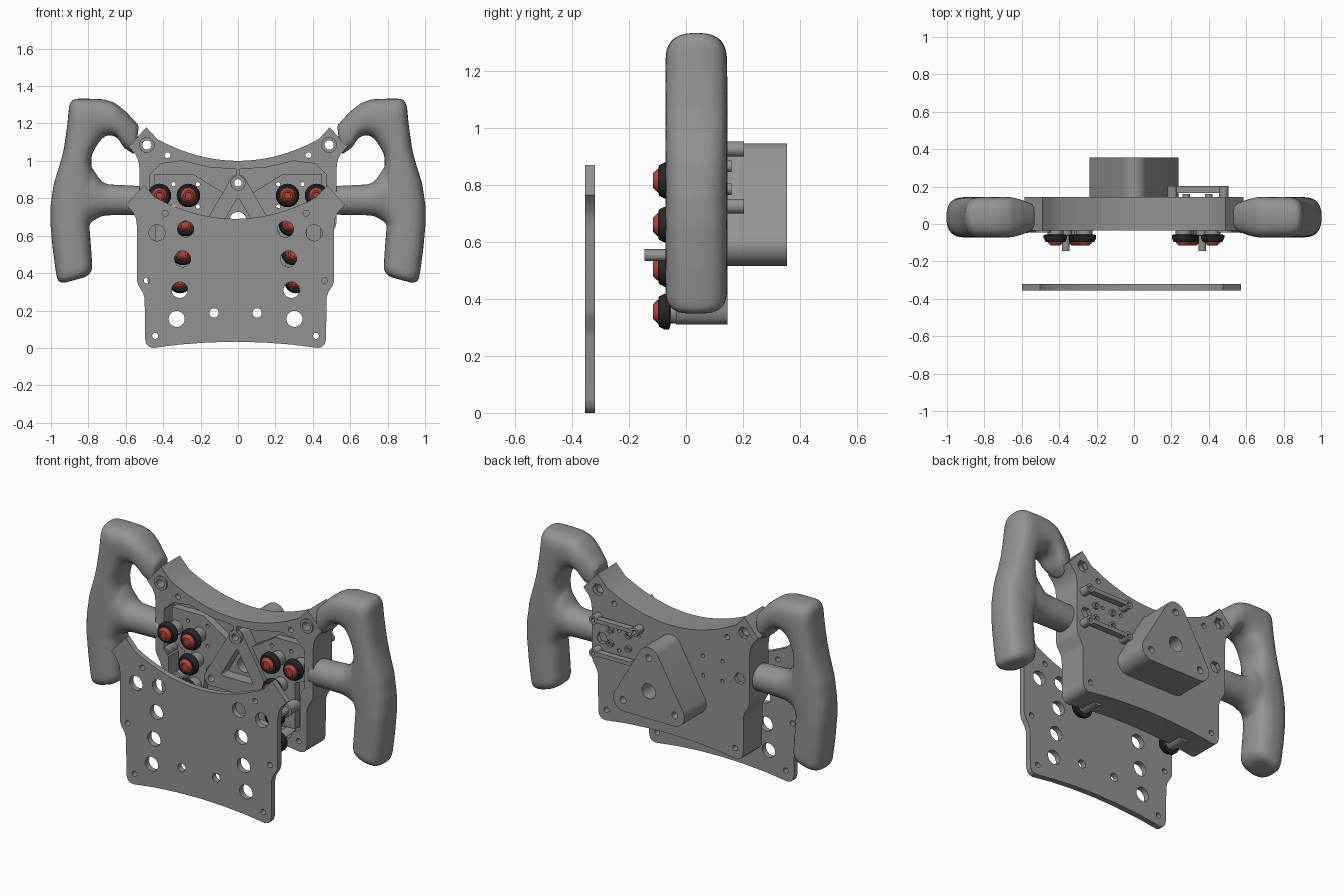
import bpy, bmesh, math
from mathutils import Matrix

if "Cube" in bpy.data.objects:
    bpy.data.objects.remove(bpy.data.objects["Cube"])

def material(name, col):
    m = bpy.data.materials.new(name)
    m.diffuse_color = (*col, 1)
    m.use_nodes = True
    m.node_tree.nodes["Principled BSDF"].inputs["Base Color"].default_value = m.diffuse_color
    return m
GREY = material("dark_grey", (0.29, 0.29, 0.29))
RED = material("red", (0.45, 0.06, 0.04))
BLACK = material("black", (0.02, 0.02, 0.02))

def add(name, me, mat=GREY, smooth=True):
    ob = bpy.data.objects.new(name, me)
    bpy.context.collection.objects.link(ob)
    me.materials.clear()
    me.materials.append(mat)
    if smooth:
        bpy.ops.object.select_all(action='DESELECT')
        ob.select_set(True)
        bpy.context.view_layer.objects.active = ob
        bpy.ops.object.shade_smooth_by_angle(angle=math.radians(35))
    return ob

def circle(x, z, r, n=24):
    return [(x + r * math.cos(2 * math.pi * i / n), z + r * math.sin(2 * math.pi * i / n)) for i in range(n)]

def slab(name, loops, y0, y1):
    """Extrude an xz outline (first loop) with holes (other loops) from y0 to y1."""
    cu = bpy.data.curves.new(name, 'CURVE')
    cu.dimensions, cu.fill_mode, cu.extrude = '2D', 'BOTH', (y1 - y0) / 2
    for loop in loops:
        s = cu.splines.new('POLY')
        s.points.add(len(loop) - 1)
        for p, (x, z) in zip(s.points, loop):
            p.co = (x, z, 0, 1)
        s.use_cyclic_u = True
    tmp = bpy.data.objects.new("tmp", cu)
    me = bpy.data.meshes.new_from_object(tmp)
    bpy.data.objects.remove(tmp)
    me.transform(Matrix.Translation((0, (y0 + y1) / 2, 0)) @ Matrix.Rotation(math.pi / 2, 4, 'X'))
    bm = bmesh.new()
    bm.from_mesh(me)
    bmesh.ops.remove_doubles(bm, verts=bm.verts, dist=1e-5)
    bmesh.ops.recalc_face_normals(bm, faces=bm.faces)
    bm.to_mesh(me)
    bm.free()
    return add(name, me)

def skin_rings(bm, rings):
    rows = [[bm.verts.new(p) for p in ring] for ring in rings]
    n = len(rows[0])
    for a, b in zip(rows, rows[1:]):
        for i in range(n):
            bm.faces.new((a[i], a[(i + 1) % n], b[(i + 1) % n], b[i]))
    bm.faces.new(rows[0])
    bm.faces.new(rows[-1])

def to_mesh(bm, name):
    bmesh.ops.recalc_face_normals(bm, faces=bm.faces)
    me = bpy.data.meshes.new(name)
    bm.to_mesh(me)
    bm.free()
    return me

def lathe(name, x, z, profile, mat=GREY, n=24):
    """Turned part along y, profile of (y, radius)."""
    bm = bmesh.new()
    skin_rings(bm, [[(px, y, pz) for px, pz in circle(x, z, r, n)] for y, r in profile])
    return add(name, to_mesh(bm, name), mat)

def both(pts):
    return [(s * p[0], *p[1:]) for p in pts for s in (1, -1)]

def rounded_triangle(R, r, cz=0.682):
    pts = []
    for k in range(3):
        a = math.pi / 2 + k * 2 * math.pi / 3
        for i in range(9):
            b = a + math.radians(-60 + 15 * i)
            pts.append((R * math.cos(a) + r * math.cos(b), cz + R * math.sin(a) + r * math.sin(b)))
    return pts

# Outline shared by the front plate and the case
right = [(0.43 * i / 10, 0.69 + 0.115 * (i / 10) ** 2) for i in range(11)]
right += [(0.49, 0.87), (0.585, 0.765), (0.548, 0.725), (0.532, 0.69), (0.527, 0.65), (0.527, 0.36), (0.52, 0.335),
          (0.495, 0.295), (0.486, 0.265), (0.484, 0.05), (0.477, 0.02), (0.462, 0.005), (0.44, 0.0),
          (0.3, 0.018), (0.15, 0.029), (0, 0.033)]
outline = right + [(-x, z) for x, z in right[-2:0:-1]]
def shifted(loop, dx, dz):
    return [(x + dx, z + dz) for x, z in loop]

# Front plate, floating ahead of the case
small = [(0.43, 0.064, 0.016), (0.475, 0.36, 0.016), (0.377, 0.72, 0.016)]
big = [(0.42, 0.615), (0.267, 0.635), (0.283, 0.476), (0.299, 0.31), (0.315, 0.155)]
plate_holes = both(small + [(x, z, 0.043) for x, z in big] + [(0.115, 0.187, 0.025)])
slab("front_plate", [shifted(l, -0.013, 0) for l in [outline] + [circle(*h) for h in plate_holes]], -0.355, -0.32)

# Case: wall ring, floor, and back skin with hexagonal nut pockets
body = shifted(outline, 0, 0.31)
cav = [(0, 0.955), (0.15, 0.965), (0.3, 1.0), (0.41, 0.985), (0.47, 0.93), (0.47, 0.69), (0.44, 0.65),
       (0.44, 0.44), (0.39, 0.42), (0.37, 0.375), (0, 0.385)]
cavity = cav + [(-x, z) for x, z in cav[-2:0:-1]]
corner = [(x, z + 0.31, r) for x, z, r in small]
wing = [(0.487, 1.085, 0.025)]
pins = [(x, z, 0.011) for x in (0.345, 0.215) for z in (0.875, 0.755)]
lobes = [(0.2 * math.cos(a), 0.682 + 0.2 * math.sin(a), 0.02)
         for a in (math.pi / 2 + k * 2 * math.pi / 3 for k in range(3))]
hub_holes = [(0, 0.682, 0.045)] + lobes
outer = [circle(*h) for h in both([corner[0], corner[2]] + wing)]
inner = [circle(*h) for h in both(pins) + hub_holes]
slab("case_walls", [body, cavity] + outer, -0.035, 0.06)
slab("case_floor", [body] + outer + inner, 0.06, 0.12)
nuts = [circle(x, z, 0.036, 6) for x, z in both([(0.487, 1.085), (0.46, 0.80)])]
slab("case_back", [body] + nuts + [circle(*h) for h in both([corner[0], corner[2]])] + inner, 0.12, 0.145)
for x, z, r in both(wing):
    slab("wing_bushing", [circle(x, z, 0.042), circle(x, z, r)], -0.045, 0.0)

# Inner structure of the case
slab("hub_rib", [rounded_triangle(0.2, 0.045), rounded_triangle(0.11, 0.008)] + [circle(*h) for h in lobes], -0.01, 0.06)
slab("top_boss", [circle(0, 0.882, 0.04), circle(0, 0.882, 0.02)], -0.03, 0.06)
slab("top_rib", [[(-0.012, 0.915), (0.012, 0.915), (0.012, 0.96), (-0.012, 0.96)]], -0.03, 0.06)
for s in (1, -1):
    deck = [(0.12, 0.74), (0.08, 0.83), (0.24, 0.93), (0.45, 0.93), (0.45, 0.72), (0.37, 0.69),
            (0.37, 0.41), (0.26, 0.41), (0.22, 0.62)]
    slab("button_deck", [[(s * x, z) for x, z in deck]] + [circle(s * x, z, r) for x, z, r in pins], 0.015, 0.06)
    lathe("lower_boss", s * 0.475, 0.67, [(-0.03, 0.03), (0.06, 0.03)])

# Buttons and levers
for x, z in both([(0.42, 0.815), (0.265, 0.815), (0.28, 0.66), (0.295, 0.505), (0.31, 0.355)]):
    lathe("button_stem", x, z, [(-0.065, 0.042), (0.06, 0.042)])
    lathe("button_ring", x, z, [(-0.055, 0.05), (-0.06, 0.063), (-0.075, 0.063), (-0.095, 0.053), (-0.097, 0.04)], BLACK)
    lathe("button_cap", x, z, [(-0.09, 0.043), (-0.1, 0.041), (-0.115, 0.026), (-0.115, 0.018),
                               (-0.112, 0.017), (-0.112, 0.005)], RED)
for x, z in both([(0.365, 0.553)]):
    lathe("lever", x, z, [(0.03, 0.034), (-0.06, 0.034), (-0.062, 0.021), (-0.145, 0.021)])

# Rear hub spacer
slab("rear_hub", [rounded_triangle(0.194, 0.0695)] + [circle(*h) for h in hub_holes], 0.14, 0.355)

# Rear bracket: standoffs joined by bars
def bar(x0, x1, z0, z1, y0, y1):
    slab("bracket_bar", [[(x0, z0), (x1, z0), (x1, z1), (x0, z1)]], y0, y1)
for z in (0.925, 0.725):
    for x in (0.205, 0.48):
        slab("bracket_post", [circle(x, z, 0.026), circle(x, z, 0.012)], 0.14, 0.203)
    bar(0.225, 0.46, z - 0.012, z + 0.012, 0.165, 0.203)
for x, z in ((0.28, 0.865), (0.40, 0.865), (0.28, 0.785), (0.40, 0.785)):
    slab("bracket_pin", [circle(x, z, 0.02, 16), circle(x, z, 0.01, 16)], 0.14, 0.16)

# Grips: a bent handle loop and a crossbar fused by a remesh, mirrored to the other side
def loft(bm, stations, power, n=32):
    rings = []
    for x1, z1, x2, z2, d in stations:
        ring = []
        for i in range(n):
            c, s = math.cos(2 * math.pi * i / n), math.sin(2 * math.pi * i / n)
            u = math.copysign(abs(c) ** (2 / power), c)
            v = math.copysign(abs(s) ** (2 / power), s)
            ring.append(((x1 + x2) / 2 + u * (x1 - x2) / 2, 0.036 + v * d, (z1 + z2) / 2 + u * (z1 - z2) / 2))
        rings.append(ring)
    skin_rings(bm, rings)

bm = bmesh.new()
D = 0.108
loft(bm, [(0.53, 1.19, 0.55, 1.03, 0.07), (0.60, 1.265, 0.61, 1.07, 0.095), (0.66, 1.312, 0.645, 1.125, D),
          (0.72, 1.33, 0.685, 1.14, D), (0.80, 1.333, 0.715, 1.13, D), (0.88, 1.333, 0.735, 1.11, D),
          (0.903, 1.30, 0.745, 1.095, D), (0.912, 1.2, 0.76, 1.075, D), (0.93, 1.07, 0.782, 1.03, D),
          (0.95, 0.99, 0.785, 0.98, D), (0.985, 0.88, 0.765, 0.88, D),
          (1.003, 0.76, 0.765, 0.76, D), (1.003, 0.66, 0.795, 0.66, D), (0.99, 0.52, 0.785, 0.53, D),
          (0.972, 0.39, 0.778, 0.43, D), (0.965, 0.36, 0.785, 0.405, 0.1), (0.94, 0.345, 0.81, 0.38, 0.075)], 2.7)
loft(bm, [(0.86, 0.98, 0.86, 0.64, 0.1), (0.77, 0.95, 0.77, 0.68, 0.095), (0.735, 0.895, 0.735, 0.702, 0.09),
          (0.70, 0.875, 0.70, 0.708, 0.086), (0.49, 0.865, 0.49, 0.712, 0.083)], 2.1)
grips = add("grips", to_mesh(bm, "grips"), smooth=False)
m = grips.modifiers.new("fuse", 'REMESH')
m.mode, m.voxel_size, m.use_smooth_shade = 'VOXEL', 0.013, True
m = grips.modifiers.new("soften", 'SMOOTH')
m.factor, m.iterations = 0.5, 6
grips.modifiers.new("mirror", 'MIRROR').use_mirror_merge = False
